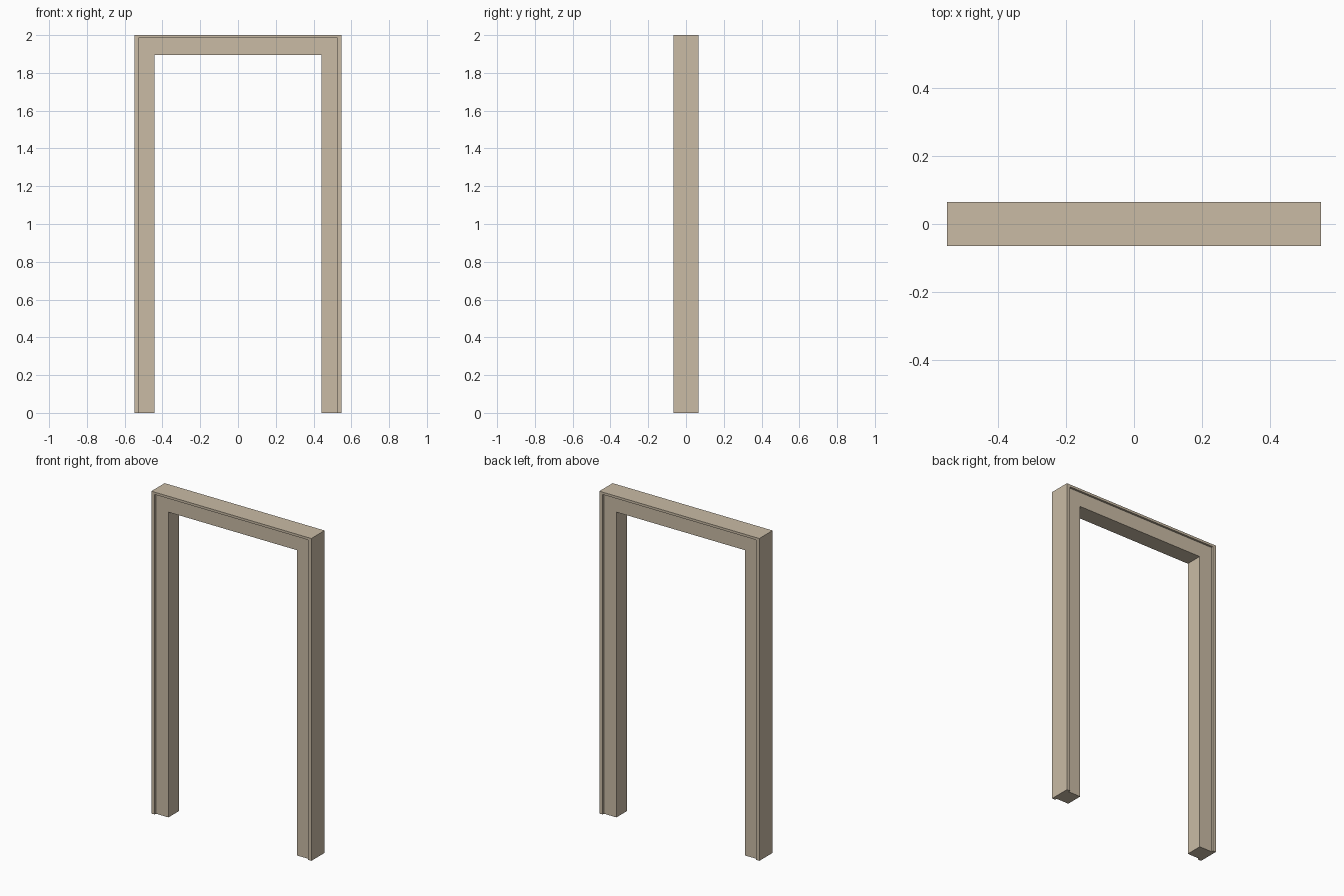
import bpy, bmesh

if "Cube" in bpy.data.objects:
    bpy.data.objects.remove(bpy.data.objects["Cube"])

# Timber colour
mat = bpy.data.materials.new("beige timber")
mat.diffuse_color = (0.585, 0.497, 0.378, 1.0)
mat.use_nodes = True
mat.node_tree.nodes["Principled BSDF"].inputs["Base Color"].default_value = mat.diffuse_color

# Jamb levels as (half width, height): outer edge, rim lip, inner opening
OUTER, LIP, INNER = (0.549, 2.0), (0.527, 1.985), (0.441, 1.894)
RIM_Y, FACE_Y = 0.065, 0.0525   # the outer rim stands proud of the face

# Cross-section: thin raised rim, recessed face, inner reveal
profile = [(OUTER, -RIM_Y), (LIP, -RIM_Y), (LIP, -FACE_Y), (INNER, -FACE_Y),
           (INNER, FACE_Y), (LIP, FACE_Y), (LIP, RIM_Y), (OUTER, RIM_Y)]

# Sweep up the left jamb, across the head, down the right jamb
bm = bmesh.new()
rings = []
for side, top in ((-1, 0), (-1, 1), (1, 1), (1, 0)):
    rings.append([bm.verts.new((side * w, y, h * top)) for (w, h), y in profile])
n = len(profile)
for a, b in zip(rings, rings[1:]):
    for i in range(n):
        j = (i + 1) % n
        bm.faces.new((a[i], a[j], b[j], b[i]))

# Feet caps
bm.faces.new(rings[0])
bm.faces.new(rings[-1])
bmesh.ops.recalc_face_normals(bm, faces=bm.faces)

mesh = bpy.data.meshes.new("door_frame")
bm.to_mesh(mesh)
bm.free()
mesh.materials.append(mat)
frame = bpy.data.objects.new("door_frame", mesh)
bpy.context.collection.objects.link(frame)
